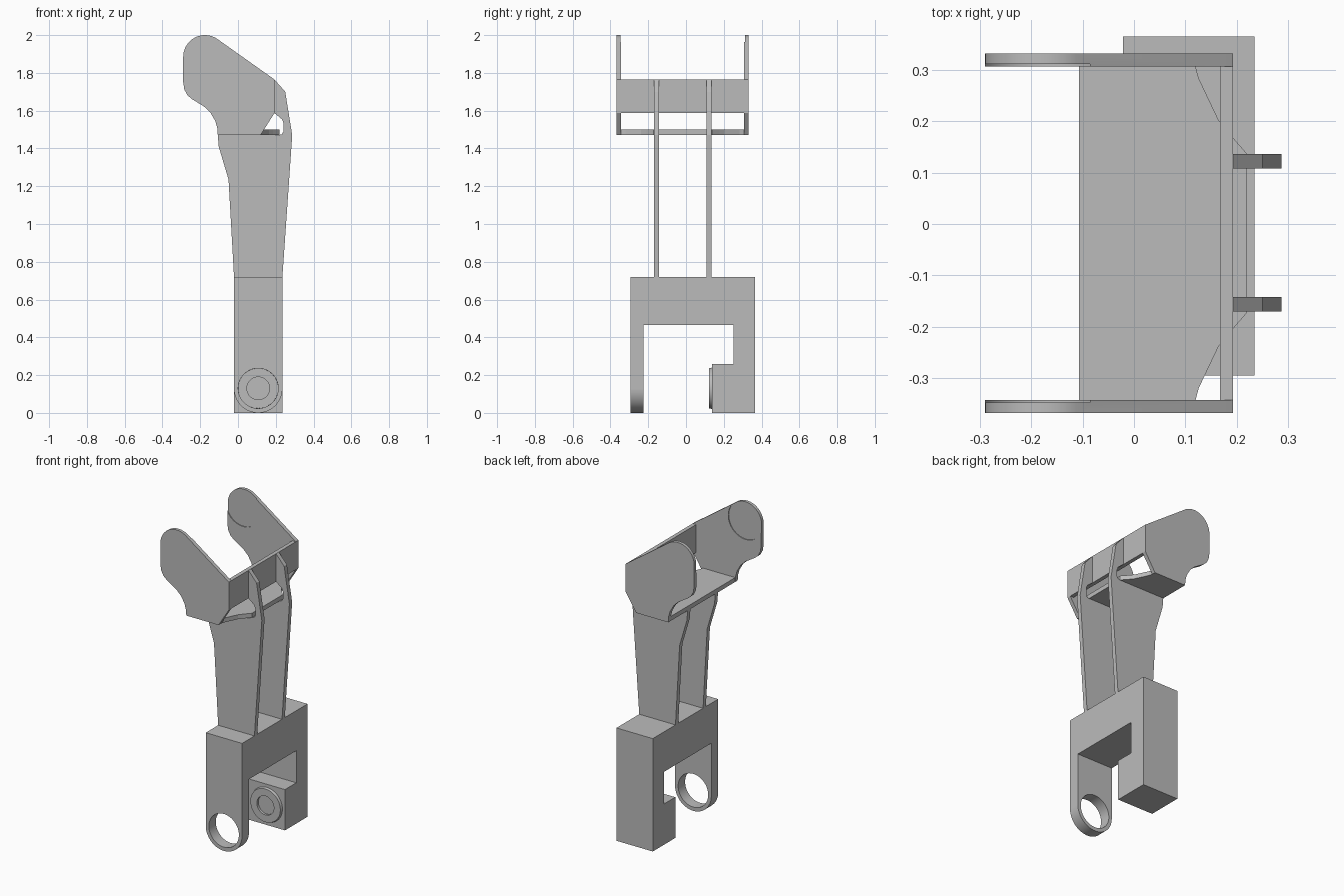
import bpy
import bmesh
from math import cos, sin, radians

cube = bpy.data.objects.get("Cube")
if cube:
    bpy.data.objects.remove(cube, do_unlink=True)

grey = bpy.data.materials.new("plain_grey")
grey.use_nodes = True
grey.diffuse_color = (0.5, 0.5, 0.5, 1)
grey.node_tree.nodes["Principled BSDF"].inputs["Base Color"].default_value = (0.5, 0.5, 0.5, 1)

# Maps a profile point and a depth to 3D for each extrusion axis
TO_3D = {
    "x": lambda p, d: (d, p[0], p[1]),
    "y": lambda p, d: (p[0], d, p[1]),
    "z": lambda p, d: (p[0], p[1], d),
}


def extrude(name, points, axis, start, end):
    bm = bmesh.new()
    face = bm.faces.new([bm.verts.new(TO_3D[axis](p, start)) for p in points])
    new = bmesh.ops.extrude_face_region(bm, geom=[face])["geom"]
    offset = TO_3D[axis]((0, 0), end - start)
    bmesh.ops.translate(bm, vec=offset, verts=[g for g in new if isinstance(g, bmesh.types.BMVert)])
    bmesh.ops.recalc_face_normals(bm, faces=bm.faces)
    mesh = bpy.data.meshes.new(name)
    bm.to_mesh(mesh)
    bm.free()
    mesh.materials.append(grey)
    obj = bpy.data.objects.new(name, mesh)
    bpy.context.collection.objects.link(obj)
    return obj


def arc(cx, cz, r, a, b, n):
    angles = [radians(a + (b - a) * i / n) for i in range(n + 1)]
    return [(cx + r * cos(t), cz + r * sin(t)) for t in angles]


def disc(name, cx, cz, r, start, end):
    return extrude(name, arc(cx, cz, r, 0, 354.375, 63), "y", start, end)


def cut(obj, cutter):
    cutter.hide_render = True
    mod = obj.modifiers.new("cut", "BOOLEAN")
    mod.operation = "DIFFERENCE"
    mod.solver = "EXACT"
    mod.object = cutter
    bpy.context.view_layer.objects.active = obj
    bpy.ops.object.modifier_apply(modifier=mod.name)
    bpy.data.objects.remove(cutter, do_unlink=True)


def smooth(obj):
    bpy.ops.object.select_all(action="DESELECT")
    obj.select_set(True)
    bpy.context.view_layer.objects.active = obj
    bpy.ops.object.shade_smooth_by_angle(angle=radians(20))


PIVOT_X, PIVOT_Z = 0.107, 0.13

# Clevis block: C-shaped side profile with a short foot on the rear arm
clevis = extrude("clevis_block", [
    (-0.295, 0), (-0.225, 0), (-0.225, 0.465), (0.252, 0.465), (0.252, 0.26),
    (0.138, 0.26), (0.138, 0), (0.365, 0), (0.365, 0.72), (-0.295, 0.72),
], "x", -0.021, 0.235)

# Rounded end and through hole of the front arm
corners = arc(PIVOT_X, 0.128, 0.128, 182, 358, 32)
corners += [(0.3, 0.12), (0.3, -0.1), (-0.1, -0.1), (-0.1, 0.12)]
cut(clevis, extrude("corner_cutter", corners, "y", -0.35, -0.2))
cut(clevis, disc("hole_cutter", PIVOT_X, PIVOT_Z, 0.106, -0.35, -0.2))
smooth(clevis)

# Raised ring on the inner side of the foot
ring = disc("pivot_ring", PIVOT_X, PIVOT_Z, 0.11, 0.123, 0.138)
for v in ring.data.vertices:
    if v.co.y < 0.13:
        v.co.x = PIVOT_X + (v.co.x - PIVOT_X) * 0.96
        v.co.z = PIVOT_Z + (v.co.z - PIVOT_Z) * 0.96
cut(ring, disc("ring_cutter", PIVOT_X, PIVOT_Z, 0.06, 0.1, 0.16))
smooth(ring)

# Two upright ribs, each hooking around behind the floor to the rear wall
rib = [
    (-0.021, 0.72), (0.235, 0.72), (0.287, 1.47), (0.25, 1.7), (0.193, 1.765),
    (0.193, 1.587), (0.232, 1.555), (0.241, 1.535), (0.241, 1.49), (0.232, 1.475),
    (0.22, 1.472), (-0.107, 1.472), (-0.102, 1.41), (-0.05, 1.235),
]
for name, y in (("front_rib", -0.17), ("rear_rib", 0.108)):
    extrude(name, rib, "y", y, y + 0.028)

# Cradle floor with angled corners, mirrored about its middle line
MID = -0.018
half = [(-0.107, 0.325), (0.12, 0.325), (0.126, 0.302), (0.165, 0.22), (0.185, 0.195), (0.22, 0.155)]
outline = [(x, MID + y) for x, y in half] + [(x, MID - y) for x, y in reversed(half)]
extrude("cradle_floor", outline, "z", 1.472, 1.5)

# Cross wall joining the side plates
wall = [(0.168, 1.587), (0.193, 1.587), (0.193, 1.765), (0.168, 1.765)]
extrude("cross_wall", wall, "y", MID - 0.325, MID + 0.325)

# Side plates with rounded ears and a shallow round recess inside
plate = [
    (0.12, 1.472), (0.193, 1.587), (0.193, 1.765),
    *arc(-0.175, 1.885, 0.115, 57, 180, 20),
    (-0.29, 1.75), (-0.284, 1.712), (-0.268, 1.682), (-0.245, 1.662), (-0.18, 1.622),
    (-0.145, 1.588), (-0.12, 1.545), (-0.11, 1.51), (-0.107, 1.472),
]
for name, side in (("front_side_plate", -1), ("rear_side_plate", 1)):
    inner, outer = MID + side * 0.325, MID + side * 0.35
    obj = extrude(name, plate, "y", inner, outer)
    cut(obj, disc("recess_cutter", -0.18, 1.885, 0.122, inner - side * 0.05, inner + side * 0.005))
    smooth(obj)
